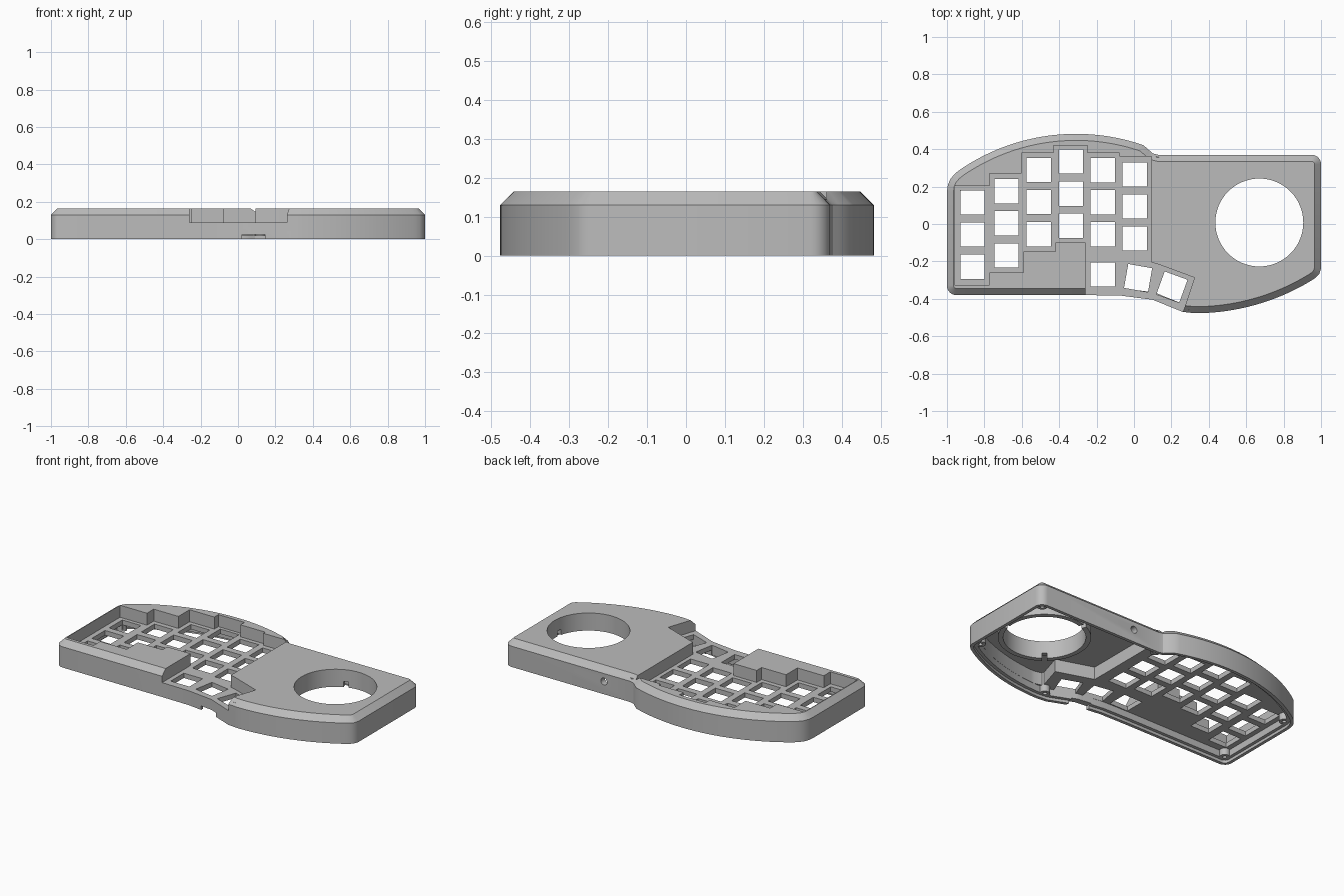
import bpy, bmesh
from math import sin, cos, pi, radians, sqrt
from mathutils import Vector

cube = bpy.data.objects.get("Cube")
if cube:
    bpy.data.objects.remove(cube, do_unlink=True)

grey = bpy.data.materials.new("case_grey")
grey.use_nodes = True
grey.diffuse_color = (0.5, 0.5, 0.5, 1)
grey.node_tree.nodes["Principled BSDF"].inputs["Base Color"].default_value = (0.5, 0.5, 0.5, 1)


def inset(pts, d):
    """Move a counter-clockwise outline inward by d."""
    out = []
    for i, p in enumerate(pts):
        p = Vector(p)
        a = (p - Vector(pts[i - 1])).normalized()
        b = (Vector(pts[(i + 1) % len(pts)]) - p).normalized()
        na, nb = Vector((-a.y, a.x)), Vector((-b.y, b.x))
        out.append(p + (na + nb) * (d / (1 + na.dot(nb))))
    return out


def solid(name, polys, levels):
    """Stack each outline through (height, inset) levels and cap both ends."""
    bm = bmesh.new()
    for poly in polys:
        rings = [[bm.verts.new((p[0], p[1], z)) for p in inset(poly, d)] for z, d in levels]
        bm.faces.new(rings[0])
        bm.faces.new(rings[-1])
        n = len(poly)
        for lo, hi in zip(rings, rings[1:]):
            for i in range(n):
                j = (i + 1) % n
                bm.faces.new((lo[i], lo[j], hi[j], hi[i]))
    bmesh.ops.recalc_face_normals(bm, faces=bm.faces)
    mesh = bpy.data.meshes.new(name)
    bm.to_mesh(mesh)
    bm.free()
    mesh.materials.append(grey)
    ob = bpy.data.objects.new(name, mesh)
    bpy.context.collection.objects.link(ob)
    return ob


def combine(body, tool, operation="DIFFERENCE"):
    mod = body.modifiers.new(tool.name, "BOOLEAN")
    mod.operation = operation
    mod.solver = "EXACT"
    mod.object = tool
    bpy.context.view_layer.objects.active = body
    bpy.ops.object.modifier_apply(modifier=mod.name)
    bpy.data.objects.remove(tool, do_unlink=True)


def circle(x, y, r, n=24, start=0.0, sweep=2 * pi):
    return [(x + r * cos(start + sweep * i / n), y + r * sin(start + sweep * i / n)) for i in range(n)]


def rect(x, y, w, h, deg=0):
    c, s = cos(radians(deg)), sin(radians(deg))
    return [(x + c * u * w / 2 - s * v * h / 2, y + s * u * w / 2 + c * v * h / 2)
            for u, v in ((-1, -1), (1, -1), (1, 1), (-1, 1))]


def bow(x0, x1, cx, peak, r, side, n=24):
    """Shallow arc over x0..x1 with its crest at (cx, peak)."""
    xs = [x0 + (x1 - x0) * i / n for i in range(n + 1)]
    return [(x, peak - side * (r - sqrt(r * r - (x - cx) ** 2))) for x in xs]


def corner(x, y, start):
    return circle(x, y, 0.05, 6, start, pi / 2) + [(x + 0.05 * cos(start + pi / 2), y + 0.05 * sin(start + pi / 2))]


# Case outline, counter-clockwise from the front left corner
outline = (corner(-0.95, -0.33, pi)
           + [(-0.26, -0.38), (-0.07, -0.383), (0.1, -0.405), (0.26, -0.47)]
           + bow(0.325, 0.945, 0.325, -0.477, 1.2, -1)
           + [(0.972, -0.287), (0.99, -0.268), (1, -0.24)]
           + corner(0.95, 0.32, 0)
           + [(0.13, 0.37), (0.1, 0.377), (0.083, 0.393)]
           + bow(0.05, -0.93, -0.31, 0.482, 1.1, 1, 36)
           + [(-0.96, 0.267), (-0.982, 0.24), (-0.995, 0.21), (-1, 0.175)])

case = solid("keyboard_case", [outline], [(0, 0), (0.13, 0), (0.165, 0.035)])

# Underside: lip for a base plate, then the hollow below the key plate
combine(case, solid("hollow", [outline],
                    [(-0.1, 0.02), (0.018, 0.02), (0.018, 0.04), (0.06, 0.04)]))

# Deeper hollow under the ball side
deep = [p for p in inset(outline, 0.041) if p.x > 0.36]
deep += [(0.14, 0.329), (0.14, -0.18), (0.37, -0.255), (0.32, -0.42)]
combine(case, solid("deep_hollow", [deep], [(0.03, 0), (0.14, 0)]))

# Screw bosses in the corners
spots = [(-0.945, -0.325), (-0.945, 0.2), (0.12, 0.33), (0.945, 0.315), (0.94, -0.235), (0.3, -0.43)]
combine(case, solid("bosses", [circle(x, y, 0.03) for x, y in spots], [(0.018, 0), (0.145, 0)]), "UNION")
combine(case, solid("screw_holes", [circle(x, y, 0.012, 16) for x, y in spots], [(-0.01, 0), (0.07, 0)]))

# Ball socket: collar, opening and three bearing notches
bx, by = 0.67, 0.008
combine(case, solid("collar", [circle(bx, by, 0.265, 64)], [(0.055, 0), (0.15, 0)]), "UNION")
combine(case, solid("ball_opening", [circle(bx, by, 0.235, 64)], [(-0.1, 0), (0.3, 0)]))
notches = [rect(bx + 0.25 * cos(radians(a)), by + 0.25 * sin(radians(a)), 0.07, 0.03, a)
           for a in (-10, 110, 230)]
combine(case, solid("bearing_notches", notches, [(0.04, 0), (0.09, 0)]))

# Stepped key well, open at the front by the thumb keys
well = [(-0.96, -0.325), (-0.773, -0.325), (-0.773, -0.26), (-0.59, -0.26), (-0.59, -0.148),
        (-0.42, -0.148), (-0.42, -0.1), (-0.26, -0.1), (-0.26, -0.55), (0.235, -0.55),
        (0.324, -0.287), (0.135, -0.217), (0.094, -0.206), (0.094, 0.361), (-0.077, 0.361),
        (-0.077, 0.38), (-0.249, 0.38), (-0.249, 0.42), (-0.43, 0.42), (-0.43, 0.38),
        (-0.602, 0.38), (-0.602, 0.27), (-0.773, 0.27), (-0.773, 0.203), (-0.96, 0.203)]
combine(case, solid("key_well", [well], [(0.09, 0), (0.3, 0)]))

# Switch openings: six staggered columns and three thumb keys
key, pitch = 0.13, 0.1715
columns = [(-0.863, 0.115), (-0.682, 0.175), (-0.509, 0.289), (-0.337, 0.334), (-0.167, 0.288), (0.004, 0.265)]
keys = [rect(x, y - pitch * row, key, key) for x, y in columns for row in range(3)]
keys += [rect(x, y, key, key, a) for x, y, a in
         ((-0.167, -0.27, 0), (0.022, -0.289, -10), (0.203, -0.337, -20))]
combine(case, solid("switch_openings", keys, [(0.03, 0), (0.2, 0)]))

# Cable slot in the front wall and round socket in the back wall
combine(case, solid("cable_slot", [rect(0.083, -0.39, 0.125, 0.14)], [(-0.05, 0), (0.025, 0)]))
socket = solid("socket", [circle(0, 0, 0.022)], [(-0.07, 0), (0.07, 0)])
socket.rotation_euler.x = pi / 2
socket.location = (0.31, 0.37, 0.08)
bpy.context.view_layer.update()
combine(case, socket)

# Smooth the curved walls, keep the edges crisp
bpy.ops.object.select_all(action="DESELECT")
case.select_set(True)
bpy.context.view_layer.objects.active = case
bpy.ops.object.shade_smooth_by_angle(angle=radians(30))
